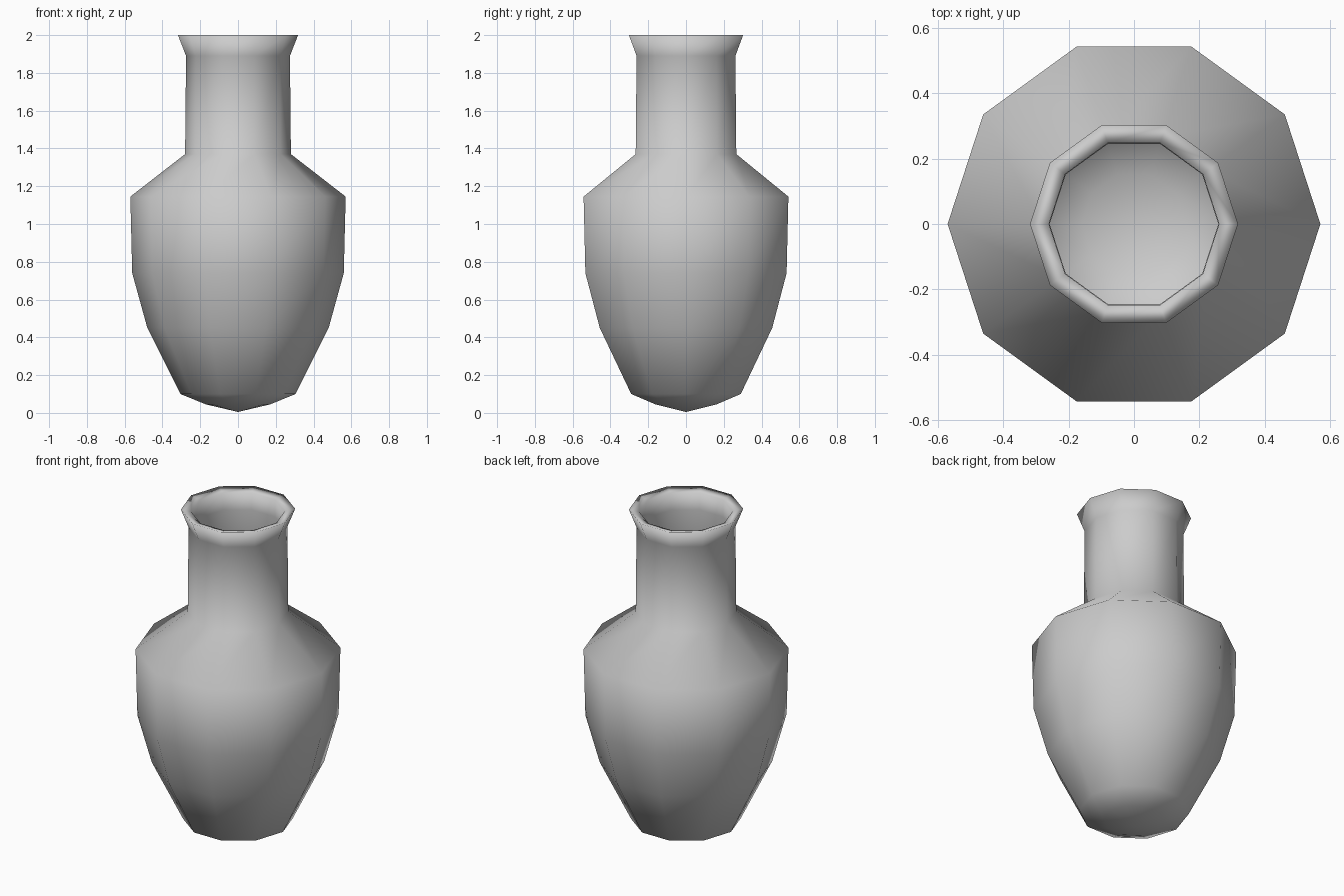
import bpy, bmesh, math

if "Cube" in bpy.data.objects:
    bpy.data.objects.remove(bpy.data.objects["Cube"])

SIDES = 10

# Radius / height profile: outside from the base tip up to the rim
outer = [(0, 0.005), (0.17, 0.045), (0.305, 0.10), (0.48, 0.45), (0.56, 0.74),
         (0.57, 1.145), (0.28, 1.37), (0.275, 1.89), (0.318, 2.0)]
# Inside from the lip down to the inner floor
inner = [(0.26, 1.985), (0.258, 1.88), (0.26, 1.36), (0.55, 1.13), (0.54, 0.745),
         (0.46, 0.455), (0.29, 0.12), (0.16, 0.066), (0, 0.026)]

bm = bmesh.new()


def ring(r, z):
    if r == 0:
        return [bm.verts.new((0, 0, z))]
    return [bm.verts.new((r * math.cos(a), r * math.sin(a), z))
            for a in (2 * math.pi * i / SIDES for i in range(SIDES))]


# Lathe the whole profile into one double-walled vessel
rings = [ring(r, z) for r, z in outer + inner]
for a, b in zip(rings, rings[1:]):
    for i in range(SIDES):
        j = (i + 1) % SIDES
        if len(a) == 1:
            bm.faces.new((a[0], b[j], b[i]))
        elif len(b) == 1:
            bm.faces.new((a[i], a[j], b[0]))
        else:
            bm.faces.new((a[i], a[j], b[j], b[i]))

bmesh.ops.recalc_face_normals(bm, faces=bm.faces)
for f in bm.faces:
    f.smooth = True

mesh = bpy.data.meshes.new("vase")
bm.to_mesh(mesh)
bm.free()
bpy.context.collection.objects.link(bpy.data.objects.new("vase", mesh))
